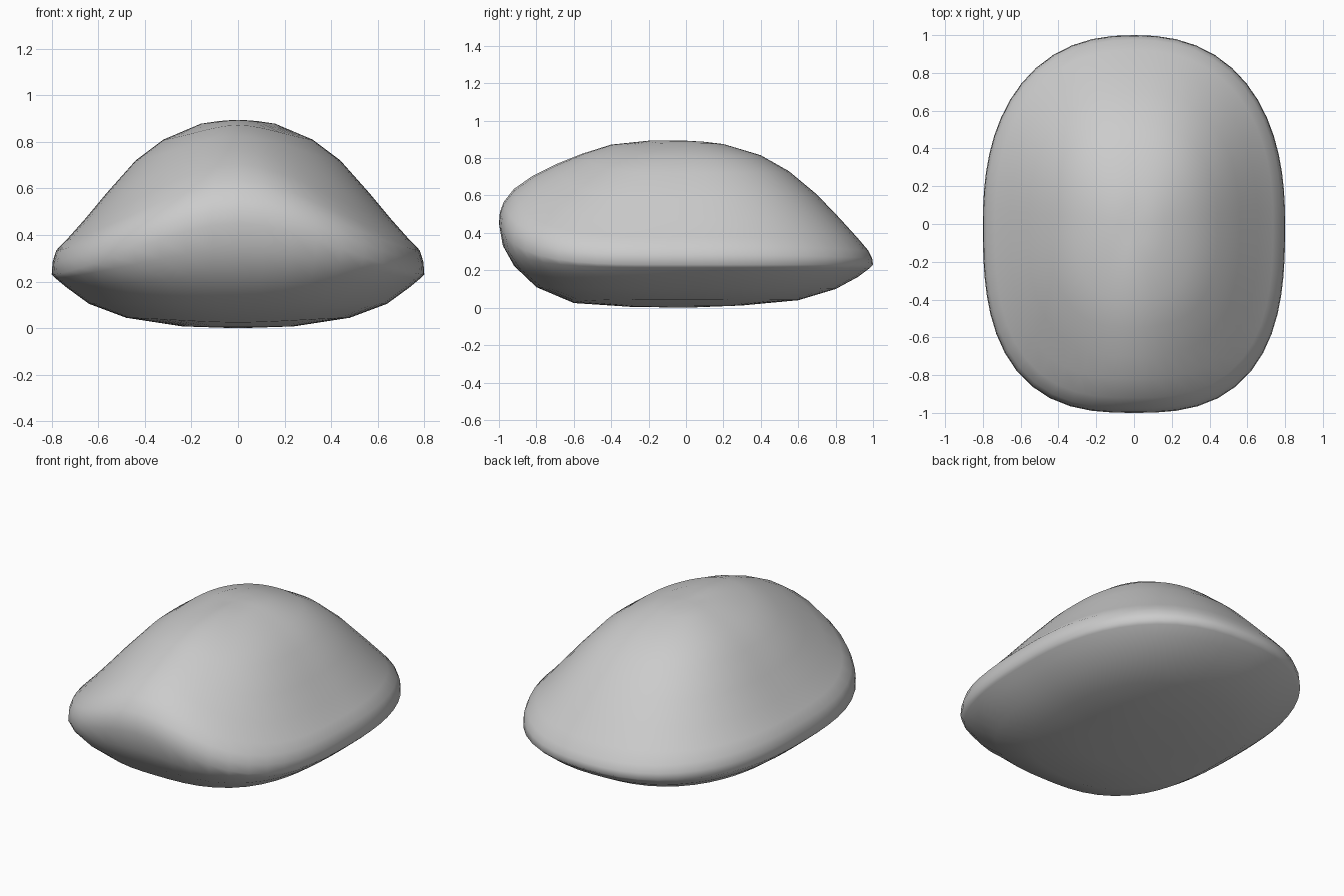
import bpy, bmesh
from math import sin, cos, pi

if "Cube" in bpy.data.objects:
    bpy.data.objects.remove(bpy.data.objects["Cube"])

SEGS = 56
HALF_W = 0.8

# Ring profile from crown over the rim to the base:
# (fraction of outline, z towards front, z towards sides, z towards back)
RINGS = [
    (0.10, .895, .890, .887), (0.20, .893, .878, .875), (0.40, .872, .810, .815),
    (0.55, .825, .720, .730), (0.70, .765, .585, .605), (0.82, .705, .470, .480),
    (0.92, .635, .380, .370), (0.975, .565, .335, .305), (0.995, .510, .285, .265),
    (1.00, .450, .230, .230), (0.98, .335, .215, .210), (0.92, .225, .175, .165),
    (0.80, .110, .105, .100), (0.60, .025, .045, .040), (0.30, .005, .008, .012),
]


def outline(a):
    """Rounded plan outline, squarer at the front than at the back."""
    c, s = cos(a), sin(a)
    n = 2.75 if s < 0 else 2.35
    r = ((abs(c) / HALF_W) ** n + abs(s) ** n) ** (-1 / n)
    return r * c, r * s


def ring_point(a, ring):
    scale, front, side, back = ring
    x, y = outline(a)
    u = y * y / ((x / HALF_W) ** 2 + y * y)
    w, end = (u ** 2.2, front) if y < 0 else (u, back)
    return x * scale, y * scale, side + (end - side) * w


# Domed shell with raised nose and flat underside
bm = bmesh.new()
loops = [[bm.verts.new(ring_point(2 * pi * i / SEGS, ring)) for i in range(SEGS)]
         for ring in RINGS]
crown = bm.verts.new((0, 0, .893))
base = bm.verts.new((0, 0, 0))
for i in range(SEGS):
    j = (i + 1) % SEGS
    bm.faces.new((crown, loops[0][i], loops[0][j]))
    for up, low in zip(loops, loops[1:]):
        bm.faces.new((up[i], low[i], low[j], up[j]))
    bm.faces.new((base, loops[-1][j], loops[-1][i]))
bmesh.ops.recalc_face_normals(bm, faces=bm.faces)
for f in bm.faces:
    f.smooth = True
mesh = bpy.data.meshes.new("rounded_shell")
bm.to_mesh(mesh)
bm.free()
shell = bpy.data.objects.new("rounded_shell", mesh)
bpy.context.collection.objects.link(shell)
